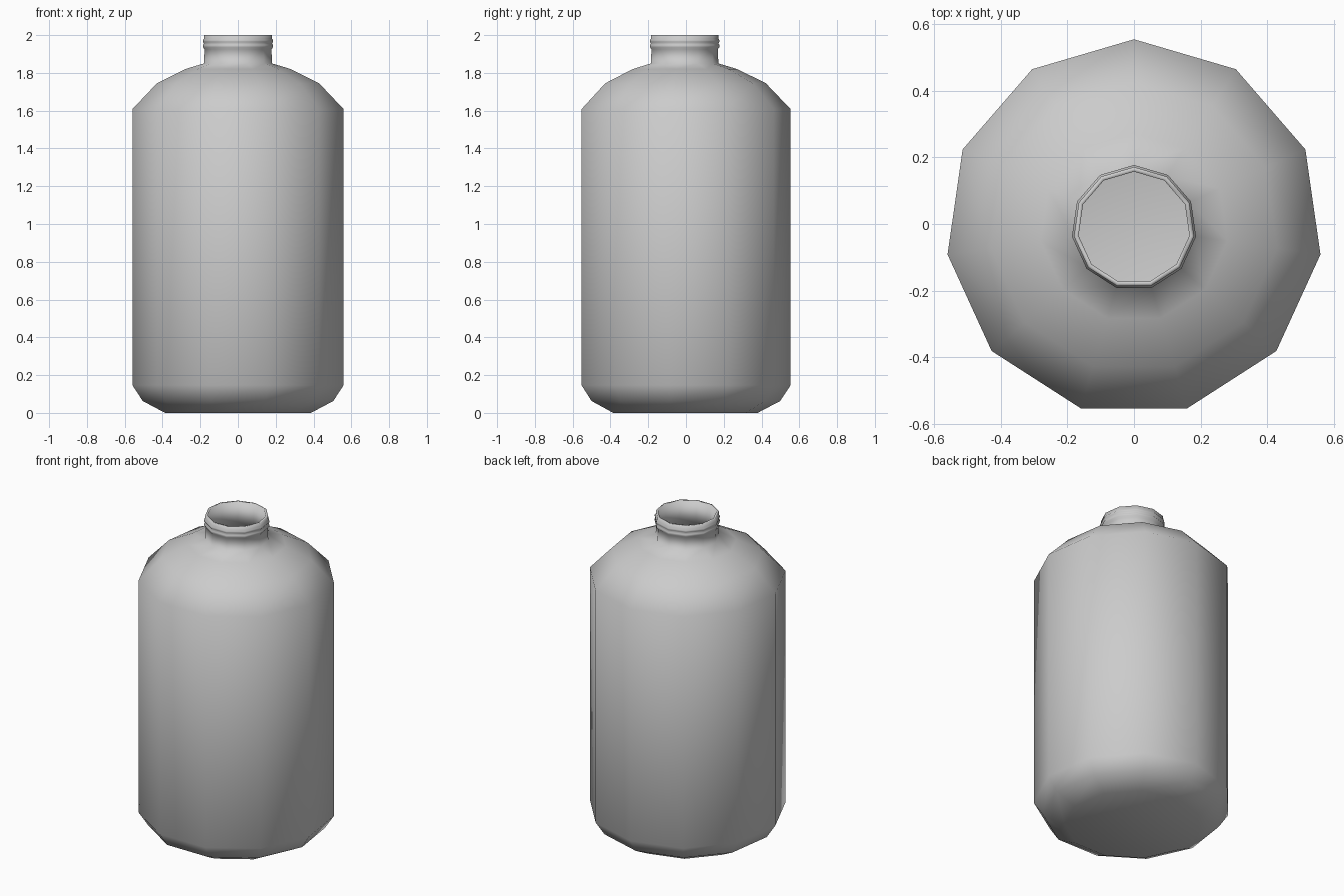
import bpy
import bmesh
from math import sin, cos, pi

SIDES = 11
CENTRE_Y = -0.011

cube = bpy.data.objects.get("Cube")
if cube:
    bpy.data.objects.remove(cube, do_unlink=True)

# Single plain grey material
grey = bpy.data.materials.new("light grey")
grey.use_nodes = True
colour = (0.6, 0.6, 0.6, 1)
grey.diffuse_color = colour
grey.node_tree.nodes["Principled BSDF"].inputs["Base Color"].default_value = colour

# Outer wall as (radius, height), from base to rim
base = [(0.39, 0.0), (0.51, 0.063), (0.565, 0.147)]
shoulder = [(0.565, 1.608), (0.434, 1.745), (0.283, 1.82), (0.183, 1.85)]
neck = [(0.179, 1.925), (0.188, 1.936), (0.188, 1.948), (0.182, 1.956),
        (0.188, 1.964), (0.188, 1.974), (0.182, 1.981), (0.182, 2.0)]

# Inner wall, from rim back down to the floor
inside = [(0.168, 2.0), (0.168, 1.84), (0.275, 1.807), (0.425, 1.732),
          (0.55, 1.602), (0.55, 0.152), (0.5, 0.075), (0.385, 0.015)]


def lathe(name, profile):
    """Turn a profile about the vertical axis, with both ends capped."""
    bm = bmesh.new()
    rings = []
    for r, z in profile:
        angles = [pi / 2 + 2 * pi * i / SIDES for i in range(SIDES)]
        rings.append([bm.verts.new((r * cos(a), r * sin(a) + CENTRE_Y, z))
                      for a in angles])
    for low, high in zip(rings, rings[1:]):
        for i in range(SIDES):
            j = (i + 1) % SIDES
            bm.faces.new((low[i], low[j], high[j], high[i]))
    bm.faces.new(rings[0][::-1])
    bm.faces.new(rings[-1])
    for face in bm.faces:
        face.smooth = True
    mesh = bpy.data.meshes.new(name)
    bm.to_mesh(mesh)
    bm.free()
    mesh.materials.append(grey)
    obj = bpy.data.objects.new(name, mesh)
    bpy.context.collection.objects.link(obj)
    return obj


# Hollow bottle with ridged open neck
lathe("bottle", base + shoulder + neck + inside)
